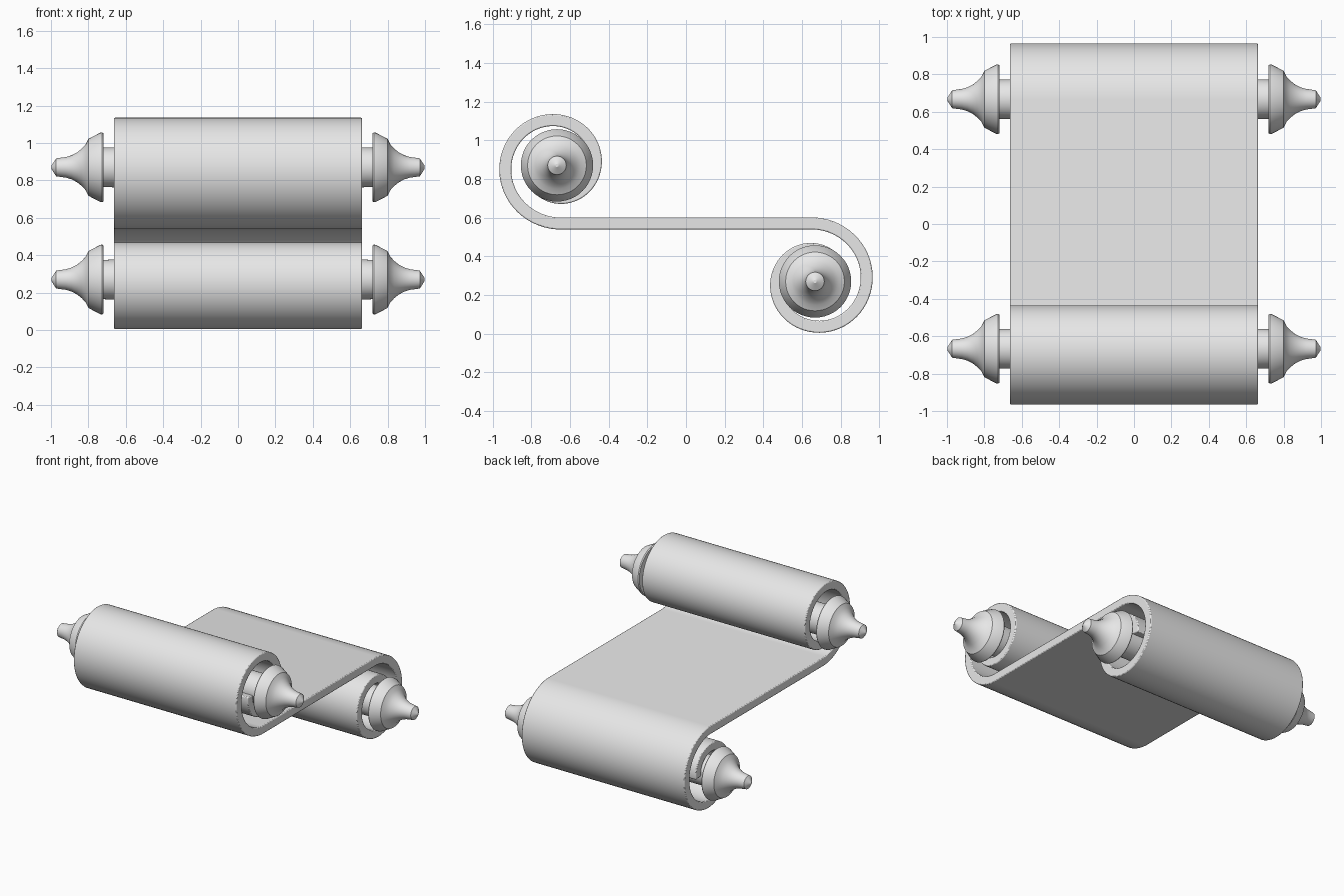
import bpy, bmesh, math

if "Cube" in bpy.data.objects:
    bpy.data.objects.remove(bpy.data.objects["Cube"])

W = 0.663            # half width of the sheet
T = 0.031            # half thickness of the sheet
CY, CZ, MID = 0.667, 0.87, 0.57   # roller offset, upper roller height, sheet height

grey = bpy.data.materials.new("light grey")
grey.diffuse_color = (0.8, 0.8, 0.8, 1)
grey.use_nodes = True
grey.node_tree.nodes["Principled BSDF"].inputs["Base Color"].default_value = grey.diffuse_color


def finish(name, bm, loc=(0, 0, 0)):
    bmesh.ops.recalc_face_normals(bm, faces=bm.faces)
    me = bpy.data.meshes.new(name)
    bm.to_mesh(me)
    bm.free()
    me.materials.append(grey)
    ob = bpy.data.objects.new(name, me)
    ob.location = loc
    bpy.context.collection.objects.link(ob)
    bpy.ops.object.select_all(action='DESELECT')
    ob.select_set(True)
    bpy.context.view_layer.objects.active = ob
    bpy.ops.object.shade_smooth_by_angle(angle=math.radians(33))
    return ob


# Sheet: centre line spirals out of the upper roll, runs flat, and spirals into the lower roll
upper = []
steps = 80
for i in range(steps + 1):
    a = 2.5 * math.pi * (1 - i / steps)
    r = 0.30 - 0.0333 * a / (math.pi / 2)
    upper.append((-CY - r * math.sin(a), CZ - r * math.cos(a)))
path = upper + [(-y, 2 * MID - z) for y, z in reversed(upper)]

bm = bmesh.new()
rings = []
for i, (y, z) in enumerate(path):
    y0, z0 = path[max(i - 1, 0)]
    y1, z1 = path[min(i + 1, len(path) - 1)]
    if i == steps or i == steps + 1:      # joints with the flat run
        ny, nz = 0.0, 1.0
    else:
        d = math.hypot(y1 - y0, z1 - z0)
        ny, nz = -(z1 - z0) / d, (y1 - y0) / d
    rings.append([bm.verts.new((x, y + s * T * ny, z + s * T * nz))
                  for x, s in ((-W, -1), (W, -1), (W, 1), (-W, 1))])
for a, b in zip(rings, rings[1:]):
    for k in range(4):
        bm.faces.new((a[k], a[(k + 1) % 4], b[(k + 1) % 4], b[k]))
bm.faces.new(rings[0])
bm.faces.new(rings[-1])
sheet = finish("scroll_sheet", bm)
bev = sheet.modifiers.new("soft_edge", 'BEVEL')
bev.width = 0.006
bev.segments = 2
bev.limit_method = 'ANGLE'
bev.angle_limit = math.radians(50)

# Rollers: turned rod with a flanged finial at each end
half = [(0.66, 0.107), (0.72, 0.105), (0.72, 0.182), (0.727, 0.187), (0.737, 0.185),
        (0.80, 0.152), (0.815, 0.122), (0.835, 0.1), (0.86, 0.08), (0.89, 0.064),
        (0.92, 0.055), (0.95, 0.051), (0.972, 0.048), (0.998, 0.008)]
profile = [(-x, r) for x, r in reversed(half)] + half
SEG = 48


def roller(name, y, z):
    bm = bmesh.new()
    rows = [[bm.verts.new((x, r * math.cos(2 * math.pi * k / SEG), r * math.sin(2 * math.pi * k / SEG)))
             for k in range(SEG)] for x, r in profile]
    for a, b in zip(rows, rows[1:]):
        for k in range(SEG):
            j = (k + 1) % SEG
            bm.faces.new((a[k], a[j], b[j], b[k]))
    bm.faces.new(rows[0])
    bm.faces.new(rows[-1])
    finish(name, bm, (0, y, z))


roller("upper_roller", -CY, CZ)
roller("lower_roller", CY, 2 * MID - CZ)
